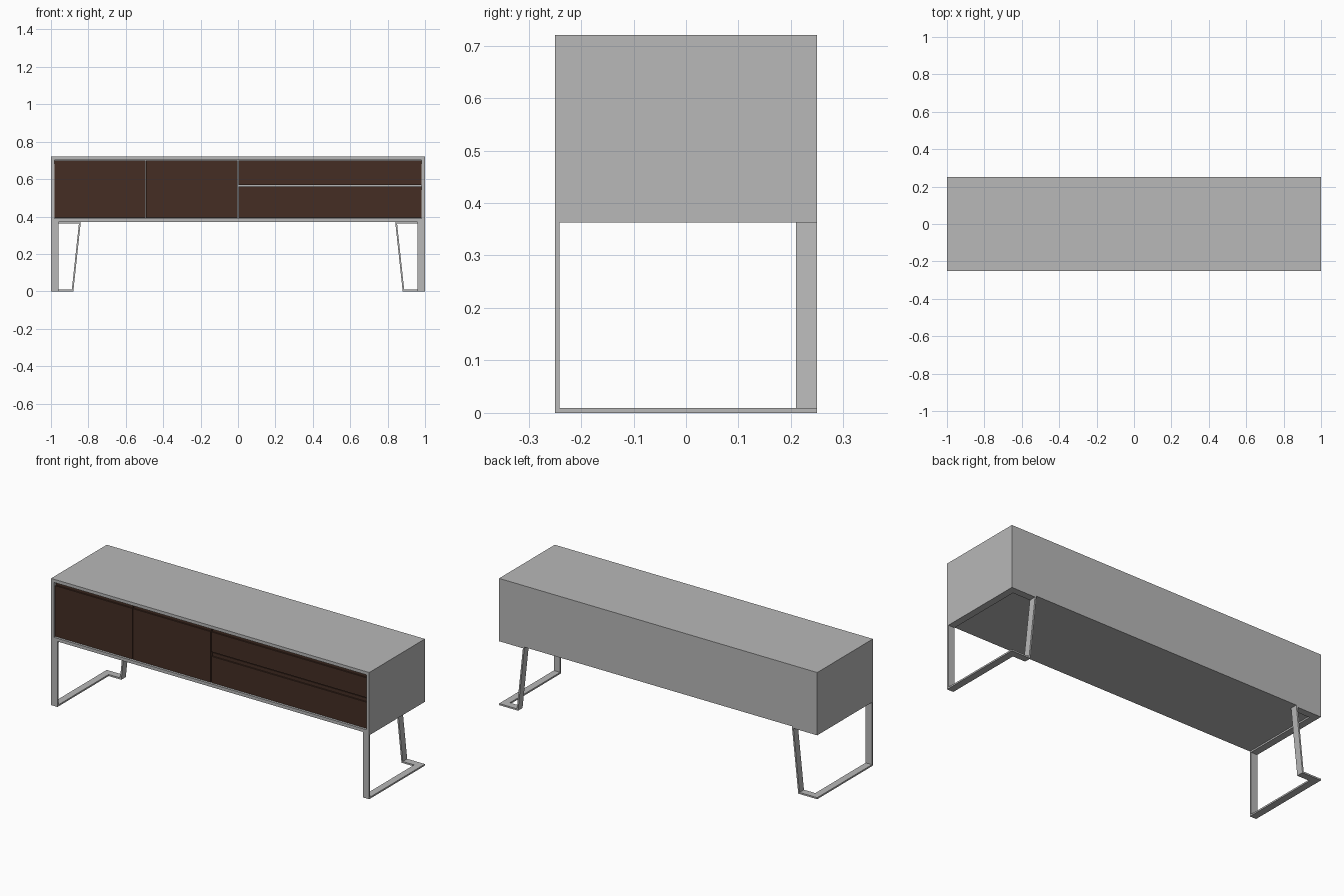
import bpy
import bmesh
from mathutils import Vector

cube = bpy.data.objects.get("Cube")
if cube:
    bpy.data.objects.remove(cube, do_unlink=True)


def material(name, rgb):
    m = bpy.data.materials.new(name)
    m.use_nodes = True
    m.diffuse_color = (*rgb, 1)
    m.node_tree.nodes["Principled BSDF"].inputs["Base Color"].default_value = (*rgb, 1)
    return m


grey = material("grey lacquer", (0.48, 0.48, 0.48))
brown = material("dark brown wood", (0.058, 0.027, 0.017))


def add_box(bm, lo, hi, lean=0):
    """Box between two corners; lean shifts the top along x."""
    lo, hi = Vector(lo), Vector(hi)
    verts = bmesh.ops.create_cube(bm, size=1)["verts"]
    for v in verts:
        top = v.co.z > 0
        v.co = (lo + hi) / 2 + v.co * (hi - lo)
        if top:
            v.co.x += lean


def finish(name, bm, mat):
    mesh = bpy.data.meshes.new(name)
    bm.to_mesh(mesh)
    bm.free()
    mesh.materials.append(mat)
    obj = bpy.data.objects.new(name, mesh)
    bpy.context.collection.objects.link(obj)
    return obj


# Main dimensions
HALF_X, HALF_Y, TOP, BASE = 1.0, 0.25, 0.72, 0.372
FRAME, STRIP, WIDTH = 0.018, 0.009, 0.04

# Cabinet shell: a box hollowed from the front
bm = bmesh.new()
add_box(bm, (-HALF_X, -HALF_Y, BASE), (HALF_X, HALF_Y, TOP))
front = min(bm.faces, key=lambda f: f.calc_center_median().y)
bmesh.ops.inset_region(bm, faces=[front], thickness=FRAME, use_even_offset=True)
back = bmesh.ops.extrude_discrete_faces(bm, faces=[front])["faces"]
bmesh.ops.translate(bm, verts=back[0].verts, vec=(0, 2 * HALF_Y - FRAME, 0))
finish("cabinet_shell", bm, grey)


# Doors and drawers, each with a set-back finger lip along the top
def add_front(name, x0, x1, z0, z1):
    lip, face = 0.019, -HALF_Y + 0.008
    bm = bmesh.new()
    add_box(bm, (x0, face, z0), (x1, face + 0.02, z1 - lip))
    add_box(bm, (x0, face + 0.008, z1 - lip), (x1, face + 0.02, z1))
    finish(name, bm, brown)


LOW, HIGH, SIDE, GAP = BASE + 0.021, TOP - 0.02, HALF_X - 0.02, 0.002
add_front("right_door", -SIDE, -0.493 - GAP, LOW, HIGH)
add_front("middle_door", -0.493 + GAP, -GAP, LOW, HIGH)
add_front("lower_drawer", GAP, SIDE, LOW, 0.561)
add_front("upper_drawer", GAP, SIDE, 0.568, HIGH)

# Leg frames: flat strips bent into a loop, mirrored to the other end
bm = bmesh.new()
inner, foot_end, lean = HALF_X - WIDTH, 0.885, -0.04
rear = HALF_Y - WIDTH
add_box(bm, (inner, -HALF_Y, 0), (HALF_X, -HALF_Y + STRIP, BASE))
for z in (0, BASE - STRIP):
    shift = lean if z else 0
    add_box(bm, (inner, -HALF_Y + STRIP, z), (HALF_X, HALF_Y, z + STRIP))
    add_box(bm, (foot_end + shift, rear, z), (inner, HALF_Y, z + STRIP))
add_box(bm, (foot_end - STRIP / 2, rear, 0),
        (foot_end + STRIP / 2, HALF_Y, BASE), lean)
legs = finish("leg_frames", bm, grey)
mirror = legs.modifiers.new("Mirror", 'MIRROR')
mirror.use_axis = (True, False, False)
mirror.use_mirror_merge = False
